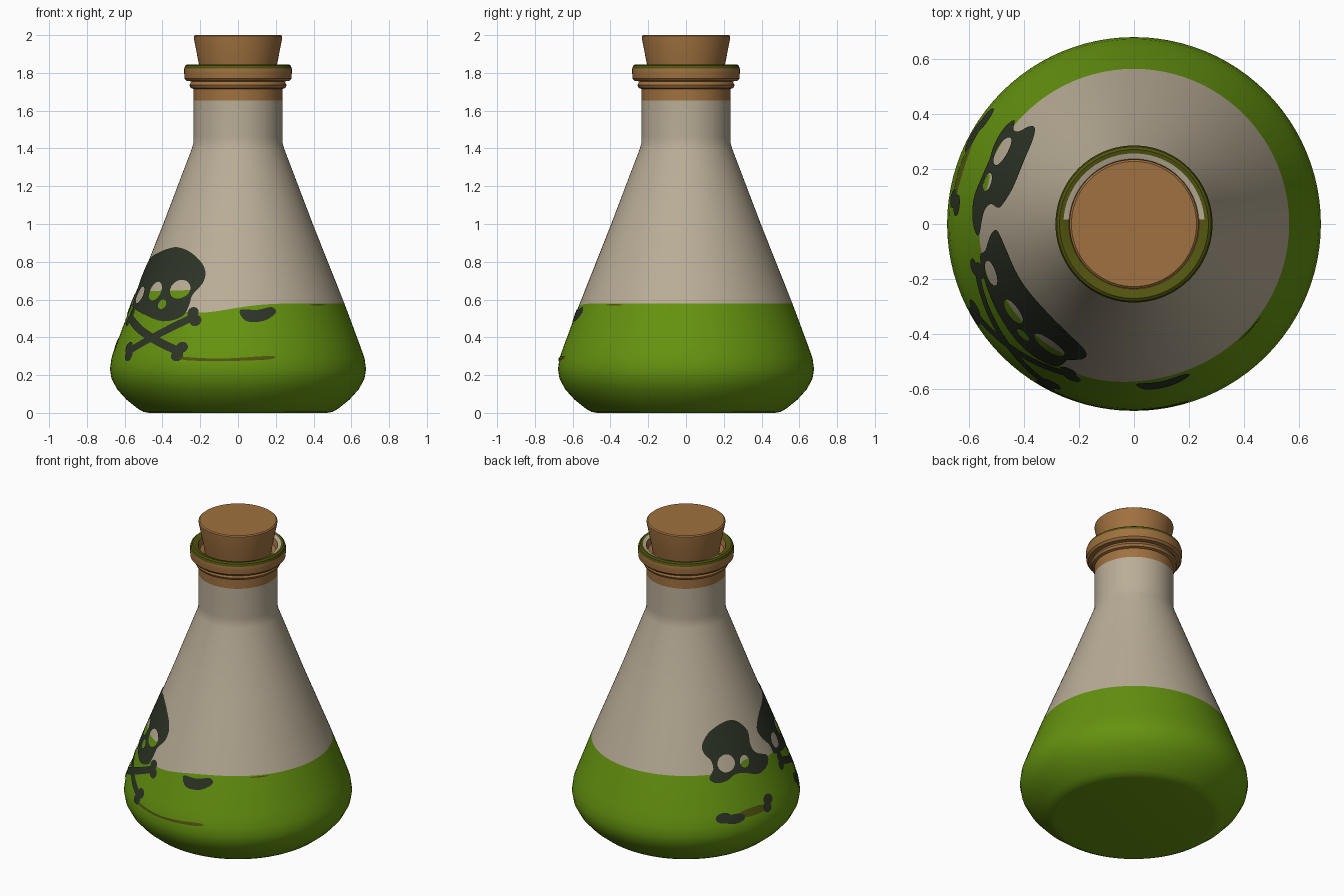
import bpy, bmesh, math
from mathutils import Vector, Matrix

cube = bpy.data.objects.get("Cube")
if cube:
    bpy.data.objects.remove(cube, do_unlink=True)


def material(name, rgb):
    m = bpy.data.materials.new(name)
    m.use_nodes = True
    m.diffuse_color = (*rgb, 1)
    bsdf = m.node_tree.nodes["Principled BSDF"]
    bsdf.inputs["Base Color"].default_value = (*rgb, 1)
    bsdf.inputs["Roughness"].default_value = 0.8
    return m


GLASS = material("cloudy_glass", (0.49, 0.42, 0.31))
LIQUID = material("green_liquid", (0.13, 0.29, 0.005))
CORK = material("cork_brown", (0.35, 0.165, 0.05))
OLIVE = material("olive_rim", (0.085, 0.09, 0.005))
INK = material("dark_ink", (0.026, 0.034, 0.019))


def finish(name, bm, mats):
    mesh = bpy.data.meshes.new(name)
    bm.to_mesh(mesh)
    bm.free()
    for m in mats:
        mesh.materials.append(m)
    ob = bpy.data.objects.new(name, mesh)
    bpy.context.collection.objects.link(ob)
    bpy.ops.object.select_all(action="DESELECT")
    ob.select_set(True)
    bpy.context.view_layer.objects.active = ob
    bpy.ops.object.shade_smooth_by_angle(angle=math.radians(35))
    return ob


def lathe(profile, steps=96):
    bm = bmesh.new()
    verts = [bm.verts.new((r, 0, z)) for r, z in profile]
    edges = [bm.edges.new(pair) for pair in zip(verts, verts[1:])]
    bmesh.ops.spin(bm, geom=verts + edges, cent=(0, 0, 0), axis=(0, 0, 1),
                   angle=math.tau, steps=steps)
    bmesh.ops.remove_doubles(bm, verts=bm.verts, dist=1e-4)
    bmesh.ops.recalc_face_normals(bm, faces=bm.faces)
    return bm


# Flask: body, neck, collar and lip in one profile
FILL = 0.58
BODY = [(0, 0), (0.47, 0), (0.5, 0.005), (0.53, 0.022), (0.59, 0.07), (0.64, 0.125),
        (0.669, 0.18), (0.678, 0.23), (0.67, 0.29), (0.645, 0.36), (0.563, FILL),
        (0.396, 1.0), (0.244, 1.4), (0.236, 1.43), (0.235, 1.46), (0.235, 1.655)]
LIP = [(0.235, 1.715), (0.25, 1.72), (0.257, 1.735), (0.25, 1.75), (0.245, 1.755),
       (0.272, 1.757), (0.283, 1.77), (0.285, 1.8), (0.285, 1.822), (0.28, 1.838),
       (0.27, 1.845), (0.256, 1.842), (0.236, 1.835), (0.225, 1.8), (0.19, 1.79)]


def radius(z):
    for (r0, z0), (r1, z1) in zip(BODY[1:], BODY[2:]):
        if z0 <= z <= z1:
            return r0 + (r1 - r0) * (z - z0) / (z1 - z0)
    return BODY[-1][0]


def on_flask(angle, z, lift=0.0):
    r = radius(z) + lift
    return Vector((r * math.cos(angle), r * math.sin(angle), z))


bm = lathe(BODY + LIP)
for v in bm.verts:  # the liquid line dips at one side of the front
    if abs(v.co.z - FILL) < 1e-4:
        a = math.atan2(v.co.y, v.co.x)
        dip = 0.05 * math.exp(-((math.degrees(a) % 360 - 248) / 25) ** 2)
        v.co = on_flask(a, FILL - dip)
for f in bm.faces:
    c = f.calc_center_median()
    r = math.hypot(c.x, c.y)
    if c.z < 0.56:
        f.material_index = 1
    elif c.z < 1.655:
        f.material_index = 0
    elif c.z < 1.822:
        f.material_index = 2
    else:
        f.material_index = 0 if r < 0.255 and c.y > 0.02 else 3
finish("flask", bm, [GLASS, LIQUID, CORK, OLIVE])

# Stopper
finish("stopper", lathe([(0, 1.78), (0.196, 1.78), (0.206, 1.84), (0.234, 1.985),
                         (0.234, 1.994), (0.227, 2.0), (0, 2.0)]), [CORK])


# Painted plates: outlines in (degrees round the flask, height)
def blob(a, z, ra, rz, n=16):
    return [(a + ra * math.cos(math.tau * i / n), z + rz * math.sin(math.tau * i / n))
            for i in range(n)]


def rounded(points, steps=4):
    """Closed smooth curve through the points."""
    pts = [Vector(p) for p in points]
    out = []
    for i in range(len(pts)):
        a, b, c, d = (pts[(i + k) % len(pts)] for k in (-1, 0, 1, 2))
        for s in range(steps):
            t = s / steps
            out.append(b + (c - a) * t / 2 + (2 * a - 5 * b + 4 * c - d) * t * t / 2
                       + (3 * b - a - 3 * c + d) * t ** 3 / 2)
    return out


def plate(name, mat, shapes, lift=0.004):
    whole = bmesh.new()
    mesh = bpy.data.meshes.new("scratch")
    for loops in shapes:
        bm = bmesh.new()
        for loop in loops:
            vs = [bm.verts.new((p[0] / 100, p[1], 0)) for p in loop]
            for i, v in enumerate(vs):
                bm.edges.new((v, vs[i - 1]))
        bmesh.ops.triangle_fill(bm, use_beauty=True, edges=bm.edges[:], normal=(0, 0, 1))
        # cut into strips so that the plate bends with the flask
        cuts = [((a / 100, 0, 0), (1, 0, 0)) for a in range(132, 330, 4)]
        cuts += [((0, z, 0), (0, 1, 0)) for z in (0.29, 0.36, FILL, 0.7)]
        for co, no in cuts:
            bmesh.ops.bisect_plane(bm, geom=bm.verts[:] + bm.edges[:] + bm.faces[:],
                                   plane_co=co, plane_no=no)
        for f in bm.faces:
            f.normal_update()
            if f.normal.z < 0:
                f.normal_flip()
        for v in bm.verts:
            v.co = on_flask(math.radians(v.co.x * 100), v.co.y, lift)
        bm.to_mesh(mesh)
        bm.free()
        whole.from_mesh(mesh)
    bpy.data.meshes.remove(mesh)
    finish(name, whole, [mat])


def bone(a0, z0, a1, z1, w=0.021):
    """Shaft with a pair of knobs at each end."""
    p, q = Vector((a0 / 100, z0)), Vector((a1 / 100, z1))
    along = (q - p).normalized()
    side = Vector((-along.y, along.x)) * w
    shaft = [p - side, q - side, q + side, p + side]
    shapes = [[[(v.x * 100, v.y) for v in shaft]]]
    for end in (p, q):
        for s in (-1, 1):
            k = end + side * s * 1.1
            shapes.append([blob(k.x * 100, k.y, 3.2, 0.03)])
    return shapes


# Front skull with crossed bones
front_skull = [(221, .877), (232, .865), (240, .836), (247, .79), (250, .74), (249, .685),
               (244, .625), (243, .57), (240, .51), (229, .485), (213, .52), (202, .545),
               (192, .57), (190, .63), (184, .70), (183, .76), (192, .82), (205, .85)]
plate("front_skull", INK, [[rounded(front_skull), blob(199, .625, 5, .045),
                            blob(216, .645, 5.5, .05), blob(235, .655, 7, .05),
                            blob(225, .575, 3, .025)]])
plate("front_skull_liquid", LIQUID,
      [[[(209, .53), (241, .53), (243, .65), (209, .645)]]], 0.002)
plate("front_crossed_bones", INK, bone(196, .51, 242, .325) + bone(209, .325, 247, .51))

# Side skull with a broken bone
side_skull = [(158, .86), (166, .84), (173, .77), (172, .69), (175, .635), (184, .59),
              (181, .54), (172, .52), (163, .55), (156, .56), (150, .535), (143, .53),
              (139, .56), (142, .61), (141, .66), (137, .70), (136, .75), (141, .81),
              (149, .845)]
plate("side_skull", INK, [[rounded(side_skull), blob(151, .63, 6, .05),
                           blob(164, .615, 3.5, .035)]])
plate("side_skull_liquid", LIQUID, [[blob(165, .6, 4, .022)]], 0.002)
plate("side_bone", INK, [[blob(145, .33, 4.5, .03)], [blob(151, .315, 6, .028)],
                         [blob(172, .325, 3, .03)], [blob(174, .365, 3.5, .03)]])
plate("side_bone_middle", OLIVE, [[blob(163, .33, 10, .024)]], 0.002)

# Smudge and streaks on the liquid
smudge = [(271, .545), (280, .545), (288, .56), (290, .53), (283, .487), (274, .487)]
streak = [(243, .297), (262, .287), (285, .302), (284, .283), (262, .274), (245, .28)]
plate("dark_smudge", INK, [[rounded(smudge)]])
plate("long_streak", OLIVE, [[rounded(streak)]])
plate("short_streak", OLIVE, [[blob(318, .572, 6, .004)]])
